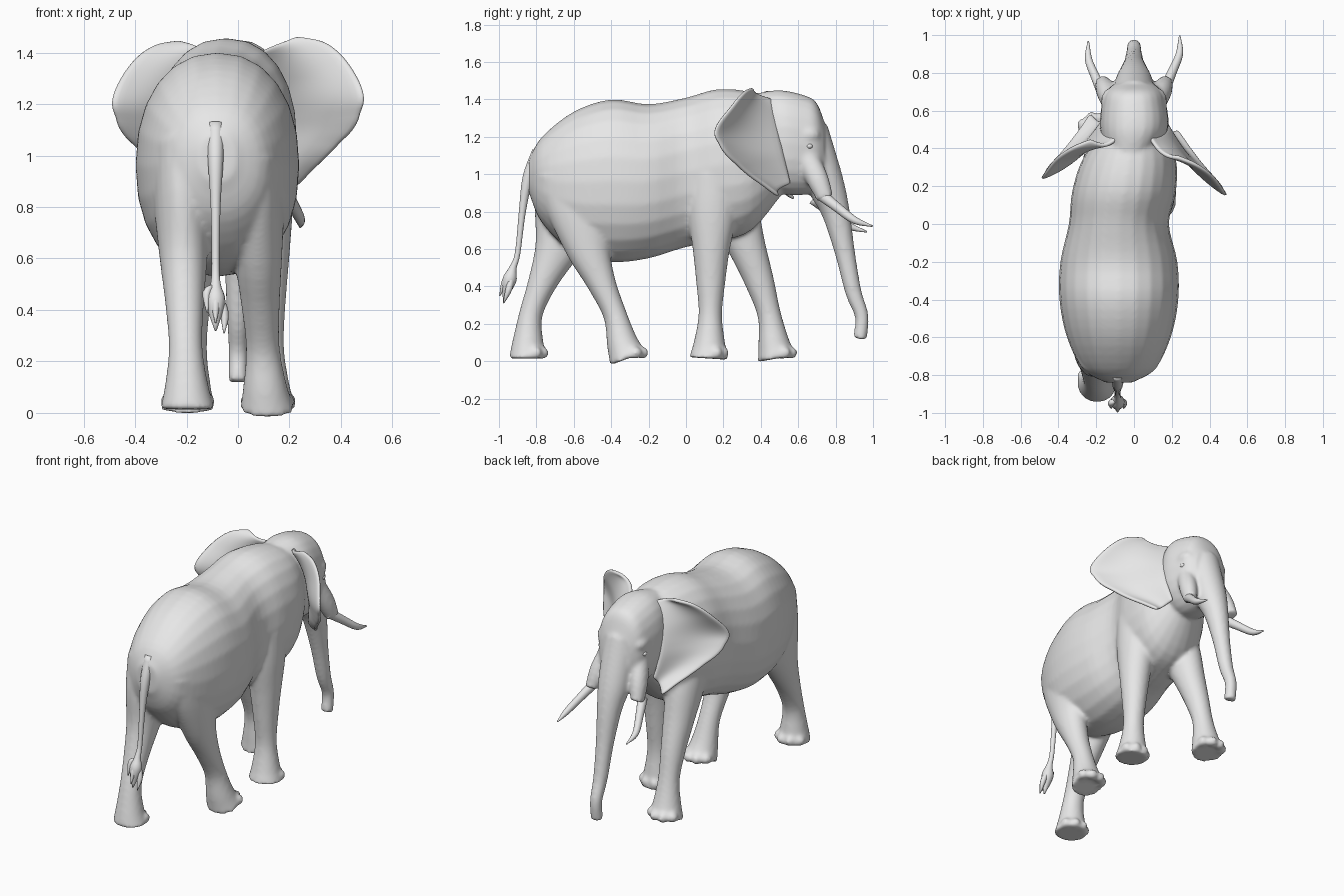
import bpy, bmesh, math
from mathutils import Vector, Matrix

if "Cube" in bpy.data.objects:
    bpy.data.objects.remove(bpy.data.objects["Cube"])

# One plain skin colour
skin = bpy.data.materials.new("plain grey")
skin.use_nodes = True
skin.diffuse_color = (0.8, 0.8, 0.8, 1)
skin.node_tree.nodes["Principled BSDF"].inputs["Base Color"].default_value = skin.diffuse_color


def spline(points, steps=4):
    """Smooth curve through points of any dimension."""
    pts = [Vector(p) for p in points]
    pts = [pts[0] * 2 - pts[1]] + pts + [pts[-1] * 2 - pts[-2]]
    out = []
    for before, start, end, after in zip(pts, pts[1:], pts[2:], pts[3:]):
        for i in range(steps):
            t = i / steps
            slope_in, slope_out = (end - before) / 2, (after - start) / 2
            rise = end - start
            out.append(start + slope_in * t + (rise * 3 - slope_in * 2 - slope_out) * t ** 2
                       + (slope_in + slope_out - rise * 2) * t ** 3)
    return out + [pts[-2]]


def loft(bm, rings, upright=False, power=2.0, sides=24):
    """Skin through rings (x, y, z, half width, half depth), capped at both ends."""
    path = spline(rings)
    loops = []
    for i, ring in enumerate(path):
        centre = Vector(ring[:3])
        ahead, behind = path[min(i + 1, len(path) - 1)], path[max(i - 1, 0)]
        flow = Vector((0, ahead[1] - behind[1], ahead[2] - behind[2])).normalized()
        across = Vector((0, 0, 1)) if upright else Vector((1, 0, 0)).cross(flow)
        loop = []
        for k in range(sides):
            angle = math.tau * k / sides
            c, s = [math.copysign(abs(v) ** (2 / power), v)
                    for v in (math.cos(angle), math.sin(angle))]
            offset = Vector((c * ring[3], 0, 0)) + across * (s * ring[4])
            loop.append(bm.verts.new(centre + offset))
        loops.append(loop)
    bridge(bm, loops, closed=True)
    bm.faces.new(loops[0])
    bm.faces.new(loops[-1])


def bridge(bm, rows, closed):
    """Fill quads between neighbouring rows of vertices."""
    count = len(rows[0])
    for one, two in zip(rows, rows[1:]):
        for k in range(count if closed else count - 1):
            n = (k + 1) % count
            bm.faces.new((one[k], one[n], two[n], two[k]))


def ball(bm, centre, size):
    bmesh.ops.create_uvsphere(bm, u_segments=16, v_segments=10, radius=1,
                              matrix=Matrix.Translation(centre) @ Matrix.Diagonal((*size, 1)))


def finish(name, bm):
    """Turn a bmesh into a smooth shaded object."""
    bmesh.ops.recalc_face_normals(bm, faces=bm.faces)
    for face in bm.faces:
        face.smooth = True
    mesh = bpy.data.meshes.new(name)
    bm.to_mesh(mesh)
    bm.free()
    mesh.materials.append(skin)
    obj = bpy.data.objects.new(name, mesh)
    bpy.context.collection.objects.link(obj)
    return obj


def slices(rows):
    """Rows (y, top, bottom, half width) as rings; the rear swings towards the right."""
    return [(-.08 * max(0, min(1, 1 - 2 * y)), y, (top + low) / 2, wide, (top - low) / 2)
            for y, top, low, wide in rows]


body = bmesh.new()

# Torso
loft(body, slices([(-.84, 1.08, .9, .07), (-.77, 1.2, .74, .19), (-.6, 1.335, .58, .275),
                   (-.4, 1.4, .53, .315), (-.2, 1.375, .55, .31), (0, 1.41, .61, .265),
                   (.17, 1.455, .64, .275), (.35, 1.44, .7, .245), (.52, 1.38, .9, .14)]),
     upright=True, power=2.2)

# Head
loft(body, slices([(.36, 1.43, 1, .12), (.5, 1.45, .9, .18), (.64, 1.42, .89, .17),
                   (.7, 1.38, .91, .15), (.74, 1.28, .95, .11)]), upright=True, power=2.3)

# Trunk, round in section
trunk = [(.65, 1.22, .115), (.745, .95, .1), (.8, .8, .076), (.85, .58, .054),
         (.895, .37, .044), (.94, .24, .037), (.93, .12, .037)]
loft(body, [(0, y, z, r, r) for y, z, r in trunk])

# Brows and tusk sockets
for side in (-1, 1):
    ball(body, (side * .125, .65, 1.21), (.05, .07, .05))
    loft(body, [(side * .12, .64, 1.1, .05, .06), (side * .145, .7, .98, .055, .06),
                (side * .165, .745, .87, .042, .045)])

# Legs share one profile; the back pair swells into a haunch
heights = (1, .8, .6, .42, .25, .1, .015)
widths = (.115, .11, .093, .075, .066, .086, .107)
depths = (.14, .135, .1, .078, .063, .084, .103)
# Shoulder or hip x, foot x, then y at hip, knee, ankle and sole
legs = [(.1, .12, (.15, .135, .13, .12)), (-.17, -.195, (.17, .33, .445, .485)),
        (.06, .115, (-.55, -.52, -.38, -.31)), (-.22, -.195, (-.55, -.69, -.83, -.845))]
for hip_x, foot_x, stride in legs:
    haunch = .22 if stride[0] < 0 else 0
    knots = [(hip_x + (foot_x - hip_x) * i / 3, y) for i, y in enumerate(stride)]
    loft(body, [(x, y, z, wide, deep + haunch * max(0, z - .5)) for (x, y), z, wide, deep
                in zip(spline(knots, 2), heights, widths, depths)])
    # Toes fan out around the front of the foot
    for turn in (-60, -20, 20, 60):
        angle = math.radians(turn)
        ball(body, (foot_x + .085 * math.sin(angle), stride[-1] + .08 * math.cos(angle), .045),
             (.033, .036, .034))

# Blend all of these parts into one skin
obj = finish("body", body)
remesh = obj.modifiers.new("blend", "REMESH")
remesh.mode = "VOXEL"
remesh.voxel_size = .011
remesh.use_smooth_shade = True
soften = obj.modifiers.new("soften", "SMOOTH")
soften.factor = .5
soften.iterations = 10

# Ears: cupped sheets from the side of the head to a scalloped rim
rim = [(.23, .36, 1.46), (.34, .31, 1.44), (.43, .24, 1.36), (.492, .15, 1.23),
       (.455, .21, 1.11), (.35, .33, 1), (.23, .5, .88)]
columns = 9
for name, side, forward in (("left_ear", 1, 0), ("right_ear", -1, .09)):
    edge = spline(rim)
    top, low = Vector((side * .08, .46, 1.4)), Vector((side * .15, .56, .95))
    bm = bmesh.new()
    rows = []
    for i, (x, y, z) in enumerate(edge):
        t = i / (len(edge) - 1)
        tip = Vector((side * x, y + forward, z - forward / 5))
        root = top.lerp(low, t) + Vector((side * .05 * math.sin(math.pi * t), 0, 0))
        reach = .975 if t > .5 and i % 4 == 2 else 1
        row = []
        for k in range(columns):
            u = k / (columns - 1)
            cup = Vector((-side * .01, -.035, 0)) * math.sin(math.pi * u)
            row.append(bm.verts.new(root.lerp(tip, u * reach) + cup))
        rows.append(row)
    bridge(bm, rows, closed=False)
    ear = finish(name, bm)
    shell = ear.modifiers.new("thickness", "SOLIDIFY")
    shell.thickness = .022
    shell.offset = 0
    ear.modifiers.new("round", "SUBSURF").levels = 1

# Tusks and eyes; the right tusk hangs a little lower
tusk = [(.16, .71, .9, .032), (.2, .8, .83, .026), (.24, .9, .755, .02), (.242, .998, .722, .004)]
for name, side, drop in (("left", 1, 0), ("right", -1, .03)):
    bm = bmesh.new()
    loft(bm, [(side * x, y - drop, z - drop, r, r) for x, y, z, r in tusk], sides=16)
    finish(name + "_tusk", bm)
    bm = bmesh.new()
    ball(bm, (side * .157, .66, 1.15), (.016, .018, .014))
    finish(name + "_eye", bm)

# Tail, swelling into a tuft
tail_x = -.087
tail = [(-.79, 1.12, .035), (-.845, .98, .03), (-.875, .8, .019), (-.9, .58, .015),
        (-.925, .5, .02), (-.945, .43, .038), (-.975, .32, .004)]
bm = bmesh.new()
loft(bm, [(tail_x, y, z, r, r) for y, z, r in tail], sides=14)
finish("tail", bm)

# Loose strands of the tuft
bm = bmesh.new()
for spread in (-1, 0, 1):
    x, y, z = tail_x + .033 * spread, -.996 + .02 * abs(spread), .35 - .04 * spread
    loft(bm, [(tail_x, -.925, .49, .012, .012), (x, y + .03, z + .08, .018, .018),
              (x, y, z, .003, .003)], sides=8)
finish("tail_tuft", bm)
